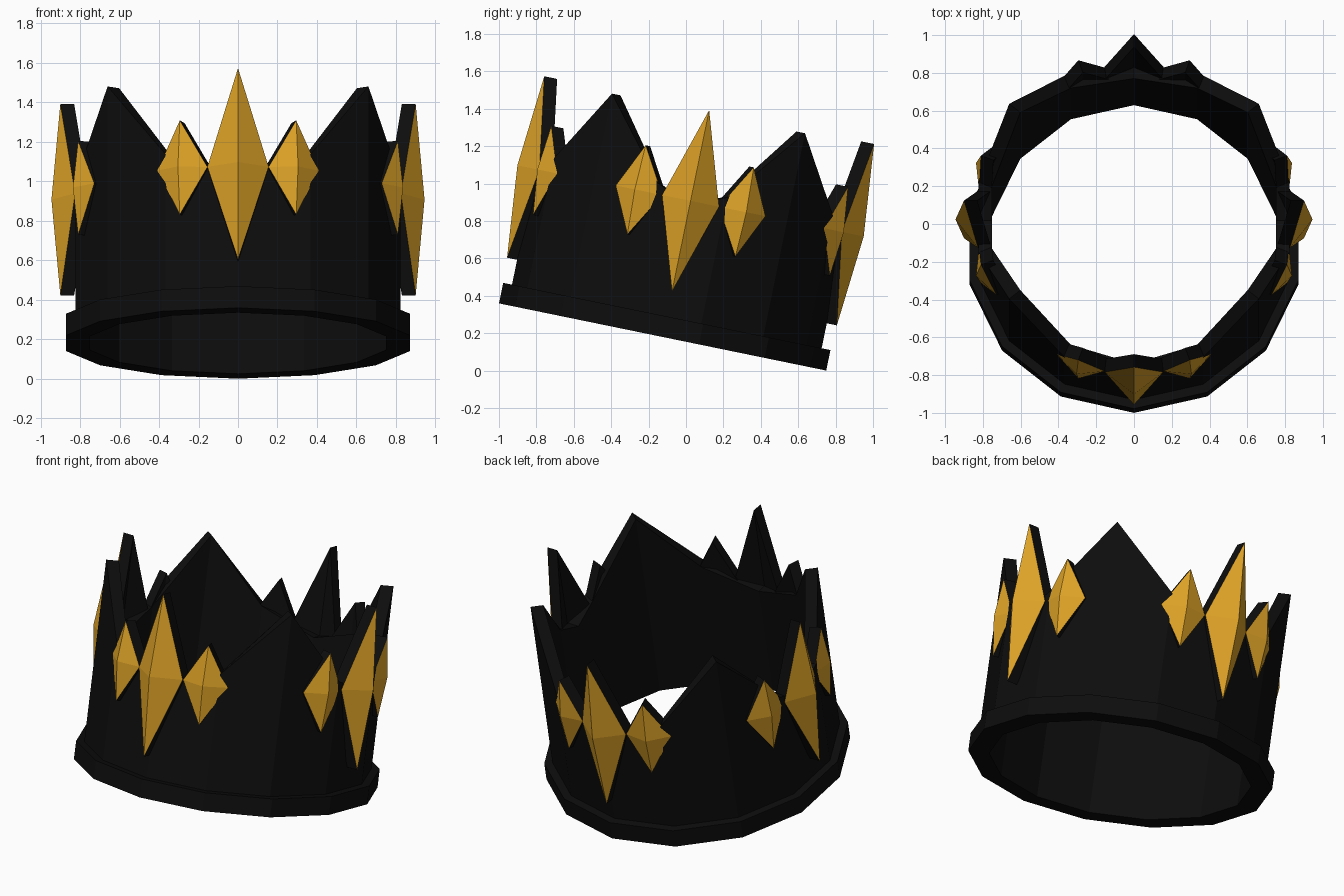
import bpy, bmesh
from math import sin, cos, pi, radians
from mathutils import Matrix, Vector

if "Cube" in bpy.data.objects:
    bpy.data.objects.remove(bpy.data.objects["Cube"], do_unlink=True)

SIDES = 14
STEP = 2 * pi / SIDES
INNER = 0.77
BAND_TOP = 0.112
# The whole crown leans backwards
TILT = Matrix.Translation((0, -0.125, 0.18)) @ Matrix.Rotation(radians(-11.6), 4, 'X')


def material(name, rgb):
    m = bpy.data.materials.new(name)
    m.use_nodes = True
    m.diffuse_color = (*rgb, 1)
    bsdf = m.node_tree.nodes["Principled BSDF"]
    bsdf.inputs["Base Color"].default_value = (*rgb, 1)
    bsdf.inputs["Roughness"].default_value = 0.6
    return m


BLACK = material("black", (0.004, 0.004, 0.004))
GOLD = material("gold", (0.72, 0.36, 0.02))


def polar(angle, radius, z, side=0.0):
    """Point at an angle measured from the front, shifted sideways along the tangent."""
    return Vector((radius * sin(angle) + side * cos(angle),
                   -radius * cos(angle) + side * sin(angle), z))


def finish(bm, name, mats):
    bmesh.ops.recalc_face_normals(bm, faces=bm.faces)
    bm.transform(TILT)
    mesh = bpy.data.meshes.new(name)
    bm.to_mesh(mesh)
    bm.free()
    for m in mats:
        mesh.materials.append(m)
    obj = bpy.data.objects.new(name, mesh)
    bpy.context.collection.objects.link(obj)
    return obj


def shell(name, outer, inner, bottom, columns):
    """Faceted hollow ring; columns are (angle, radius factor, top height)."""
    bm = bmesh.new()
    loops = []
    for a, k, top in columns:
        section = ((outer, bottom), (outer, top), (inner, top), (inner, bottom))
        loops.append([bm.verts.new(polar(a, r * k, z)) for r, z in section])
    for i, cur in enumerate(loops):
        nxt = loops[(i + 1) % len(loops)]
        for j in range(4):
            k = (j + 1) % 4
            bm.faces.new((cur[j], nxt[j], nxt[k], cur[k]))
    return finish(bm, name, [BLACK])


# Base band
shell("base_band", 0.893, INNER, 0, [(i * STEP, 1, BAND_TOP) for i in range(SIDES)])

# Wall with four broad peaks and low saddles behind the big jewels
columns = []
for i in range(SIDES):
    fold = min(i % 7, 7 - i % 7)          # 0 at front and back, 3 beside the flanks
    columns.append((i * STEP, 1, (0.70, 0.82, 1.22, 0.80)[fold]))
for a in (pi / 2, 3 * pi / 2):
    columns.append((a, cos(STEP / 2), 0.72))
shell("crown_wall", 0.845, INNER, BAND_TOP, sorted(columns))


def jewel(name, angle, half_w, half_h, tip, ridge, edge):
    """Ridged gold kite on a black kite-shaped spike."""
    mid, depth = 0.743, 0.07
    bm = bmesh.new()

    def kite(offset):
        return [bm.verts.new(polar(angle, r - offset, mid + dz, dx)) for r, dx, dz in
                ((tip, 0, half_h), (edge, half_w, 0), (tip, 0, -half_h), (edge, -half_w, 0))]

    front, back = kite(0), kite(depth)
    centre = bm.verts.new(polar(angle, ridge, mid))
    for i in range(4):
        j = (i + 1) % 4
        bm.faces.new((front[i], front[j], centre)).material_index = 1
        bm.faces.new((front[i], front[j], back[j], back[i]))
    bm.faces.new((back[0], back[1], back[2]))
    bm.faces.new((back[0], back[2], back[3]))
    finish(bm, name, [BLACK, GOLD])


# Jewel trios on four sides
for i, side in enumerate(("front", "left", "back", "right")):
    a = i * pi / 2
    jewel(side + "_large_jewel", a, 0.155, 0.495, 0.90, 0.945, 0.825)
    for s, label in ((-1, "a"), (1, "b")):
        jewel(side + "_small_jewel_" + label, a + s * radians(20),
              0.135, 0.243, 0.862, 0.89, 0.824)
